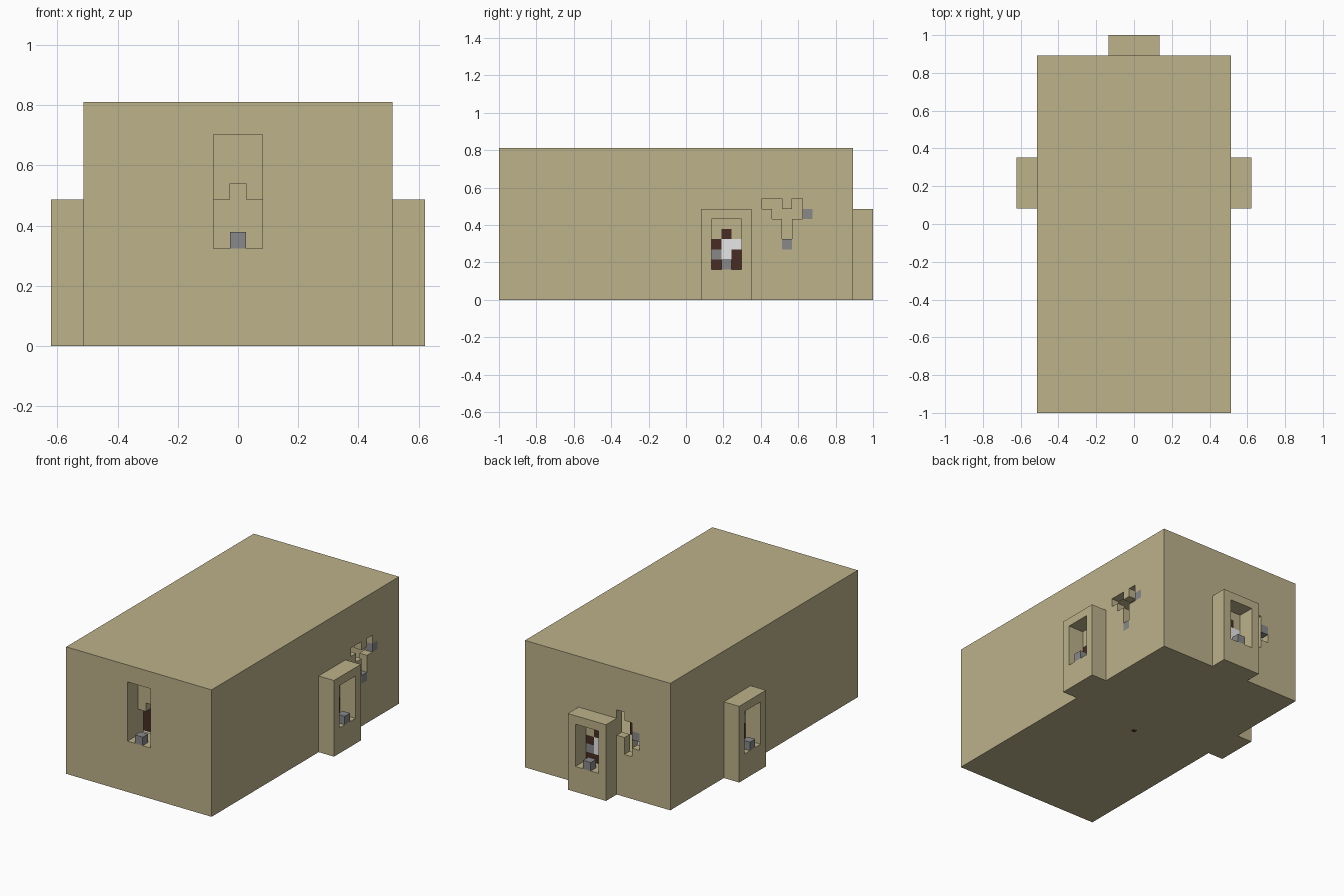
import bpy
import bmesh
from mathutils import Vector

if "Cube" in bpy.data.objects:
    bpy.data.objects.remove(bpy.data.objects["Cube"], do_unlink=True)

U = 2 / 37  # edge of one building block


def material(name, rgb):
    m = bpy.data.materials.new(name)
    m.use_nodes = True
    m.diffuse_color = (*rgb, 1)
    bsdf = m.node_tree.nodes["Principled BSDF"]
    bsdf.inputs["Base Color"].default_value = (*rgb, 1)
    bsdf.inputs["Roughness"].default_value = 0.9
    return m


SAND = material("sand", (0.51, 0.445, 0.258))
STEEL = material("steel grey", (0.25, 0.25, 0.255))
BROWN = material("dark brown", (0.065, 0.025, 0.018))
WHITE = material("white", (0.95, 0.95, 0.95))


def block(name, lo, hi, mat):
    """Box between two grid corners (x centred, y from the front, z from the ground)."""
    a = Vector((lo[0] * U, lo[1] * U - 1, lo[2] * U))
    b = Vector((hi[0] * U, hi[1] * U - 1, hi[2] * U))
    bm = bmesh.new()
    bmesh.ops.create_cube(bm, size=1)
    for v in bm.verts:
        v.co = (a + b) / 2 + Vector(c * s for c, s in zip(v.co, b - a))
    mesh = bpy.data.meshes.new(name)
    bm.to_mesh(mesh)
    bm.free()
    mesh.materials.append(mat)
    obj = bpy.data.objects.new(name, mesh)
    bpy.context.collection.objects.link(obj)
    return obj


def cut(target, lo, hi):
    cutter = block("cutter", lo, hi, SAND)
    cutter.hide_render = True
    mod = target.modifiers.new("cut", "BOOLEAN")
    mod.operation, mod.solver, mod.object = "DIFFERENCE", "EXACT", cutter
    bpy.context.view_layer.objects.active = target
    bpy.ops.object.modifier_apply(modifier=mod.name)
    bpy.data.objects.remove(cutter, do_unlink=True)


def span(side, a0, a1, d0, d1, z0, z1):
    """Grid corners from position along a wall and depth behind its outer face."""
    if side == "left":
        return (9.5 - d1, a0, z0), (9.5 - d0, a1, z1)
    if side == "right":
        return (-9.5 + d0, a0, z0), (-9.5 + d1, a1, z1)
    if side == "back":
        return (a0, 35 - d1, z0), (a1, 35 - d0, z1)
    return (a0, d0, z0), (a1, d1, z1)


# Hollow building
walls = block("walls", (-9.5, 0, 0), (9.5, 35, 15), SAND)
cut(walls, (-8.5, 3, 1), (8.5, 34, 14))

# Front niche with a lower opening and its notch
cut(walls, *span("front", -1.5, 1.5, -1, 2, 6, 13))
cut(walls, *span("front", -1.5, 1.5, 1.5, 4, 6, 9))
cut(walls, *span("front", -0.5, 0.5, 1.5, 4, 8.5, 10))
block("front_muzzle", *span("front", -0.5, 0.5, 0, 1, 6, 7), STEEL)

# Porches with windows, muzzles and crouching figures
FIGURE = [(0, 0, BROWN), (1, 0, BROWN), (2, 0, BROWN),
          (0, 1, STEEL), (1, 1, WHITE), (2, 1, BROWN),
          (0, 2, BROWN), (1, 2, WHITE), (2, 2, WHITE), (1, 3, BROWN)]
for side, mid in (("left", 22.5), ("right", 22.5), ("back", 0)):
    porch = block(side + "_porch", *span(side, mid - 2.5, mid + 2.5, -2, 0, 0, 9), SAND)
    cut(porch, *span(side, mid - 1.5, mid + 1.5, -3, 1, 3, 8))
    cut(walls, *span(side, mid - 1.5, mid + 1.5, -1, 2, 3, 6))
    cut(walls, *span(side, mid - 0.5, mid + 0.5, -1, 2, 5.5, 7))
    block(side + "_muzzle", *span(side, mid - 0.5, mid + 0.5, -2, -1, 3, 4), STEEL)
    for i, row, mat in FIGURE:
        a = mid + (i - 1 if side == "left" else 1 - i) - 0.5
        block(side + "_figure", *span(side, a, a + 1, 0, 1, 3 + row, 4 + row), mat)

# Jagged breaches: position along the wall, then height
BREACHES = {
    "left": [(26, 28, 9, 10), (27, 31, 8, 9), (29, 30, 8, 10), (28, 29, 5, 9)],
    "back": [(-3.5, -2.5, 7, 10), (-4.5, -3.5, 5, 9), (-5.5, -4.5, 6, 8)],
}
for side, holes in BREACHES.items():
    for a0, a1, z0, z1 in holes:
        cut(walls, *span(side, a0, a1, -1, 1.5, z0, z1))

# Muzzles and figure pieces at the breaches
for side, a, z in (("left", 30, 8), ("left", 28, 5), ("back", -5.5, 7)):
    block(side + "_breach_muzzle", *span(side, a, a + 1, 0, 1, z, z + 1), STEEL)
block("back_breach_head", *span("back", -4.5, -3.5, 1, 2, 7, 9), BROWN)
block("back_breach_body", *span("back", -5.5, -4.5, 1, 2, 5, 7), WHITE)

# Figure beside the front opening
block("front_figure_hair", (-3.5, 5, 5), (-1.5, 6, 8), BROWN)
block("front_figure_body", (-3.5, 5, 1), (-1.5, 6, 5), WHITE)

# Small dark stud under the floor
block("floor_stud", (-0.25, 18.25, -0.01), (0.25, 18.75, 0.05), BROWN)
